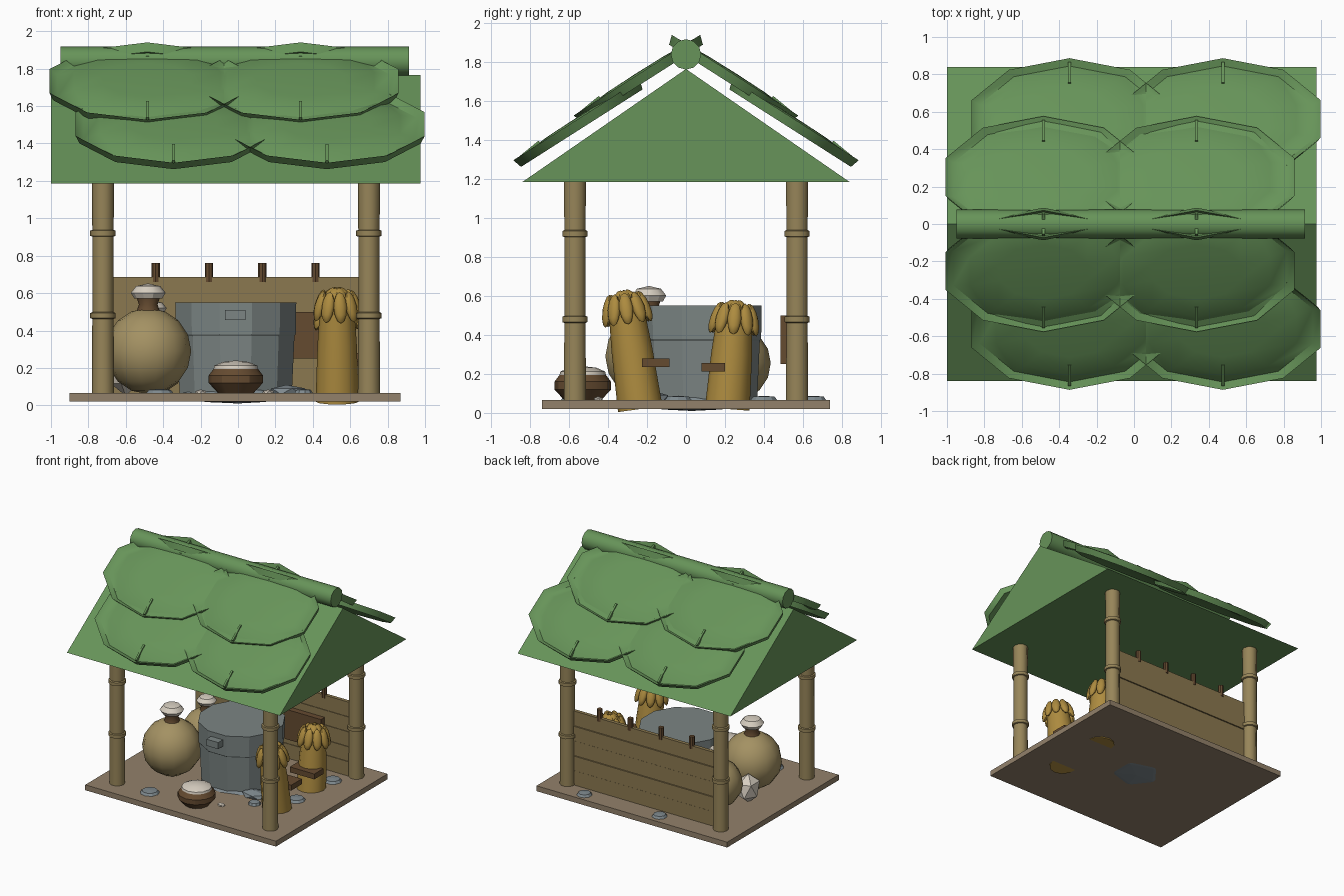
import bpy, bmesh, math
from mathutils import Matrix, Vector

if "Cube" in bpy.data.objects:
    bpy.data.objects.remove(bpy.data.objects["Cube"])

def material(name, rgb):
    m = bpy.data.materials.new(name)
    m.diffuse_color = (*rgb, 1)
    m.use_nodes = True
    m.node_tree.nodes["Principled BSDF"].inputs["Base Color"].default_value = m.diffuse_color
    return m

GREEN = material("leaf green", (0.135, 0.295, 0.10))
BAMBOO = material("bamboo", (0.31, 0.235, 0.10))
PLANK = material("plank wood", (0.26, 0.19, 0.08))
FLOOR = material("floor wood", (0.29, 0.22, 0.145))
GREY = material("pot grey", (0.20, 0.235, 0.23))
SACK = material("sack cloth", (0.37, 0.285, 0.125))
GOLD = material("grain gold", (0.42, 0.26, 0.05))
BROWN = material("dark brown", (0.13, 0.07, 0.03))
CREAM = material("cream", (0.68, 0.62, 0.53))
STONE = material("stone", (0.21, 0.25, 0.27))

def finish(name, bm, mat, smooth=None):
    bmesh.ops.recalc_face_normals(bm, faces=bm.faces)
    me = bpy.data.meshes.new(name)
    bm.to_mesh(me)
    bm.free()
    me.materials.append(mat)
    ob = bpy.data.objects.new(name, me)
    bpy.context.collection.objects.link(ob)
    if smooth:
        bpy.ops.object.select_all(action='DESELECT')
        bpy.context.view_layer.objects.active = ob
        ob.select_set(True)
        bpy.ops.object.shade_smooth_by_angle(angle=math.radians(smooth))
    return ob

def box(name, x0, x1, y0, y1, z0, z1, mat):
    bm = bmesh.new()
    bmesh.ops.create_cube(bm, size=1)
    for v in bm.verts:
        v.co = ((x0 + x1) / 2 + v.co.x * (x1 - x0), (y0 + y1) / 2 + v.co.y * (y1 - y0),
                (z0 + z1) / 2 + v.co.z * (z1 - z0))
    return finish(name, bm, mat)

def lathe(name, profile, n, mat, matrix, smooth=None, phase=0.0):
    """Revolve (radius, height) points around z, then place with a matrix."""
    bm = bmesh.new()
    rings = [[bm.verts.new((r * math.cos(phase + math.tau * i / n),
                            r * math.sin(phase + math.tau * i / n), z)) for i in range(n)]
             for r, z in profile]
    for a, b in zip(rings, rings[1:]):
        for i in range(n):
            j = (i + 1) % n
            bm.faces.new((a[i], a[j], b[j], b[i]))
    bmesh.ops.remove_doubles(bm, verts=bm.verts, dist=1e-5)
    bm.transform(matrix)
    return finish(name, bm, mat, smooth)

def at(x, y, z=0.0):
    return Matrix.Translation((x, y, z))

def blob(name, loc, size, mat, sub=1, smooth=None, rot=Matrix()):
    bm = bmesh.new()
    bmesh.ops.create_icosphere(bm, subdivisions=sub, radius=1)
    bm.transform(at(*loc) @ rot @ Matrix.Diagonal((*size, 1)))
    return finish(name, bm, mat, smooth)

# Floor and corner posts with bamboo rings
box("floor", -0.90, 0.87, -0.74, 0.74, 0.02, 0.065, FLOOR)
post = [(0, 0.05), (0.06, 0.05)]
for z in (0.48, 0.92):
    post += [(0.057, z - 0.018), (0.068, z - 0.014), (0.068, z + 0.014), (0.057, z + 0.018)]
post += [(0.06, 1.22), (0, 1.22)]
for x in (-0.722, 0.70):
    for y in (-0.57, 0.57):
        lathe("post", post, 10, BAMBOO, at(x, y), 40)

# Back wall planks, pegs and hanging board
for i in range(5):
    z = 0.065 + i * 0.125
    box("wall_plank", -0.70, 0.68, 0.535, 0.565 + 0.006 * (i % 2), z, z + 0.121, PLANK)
box("wall_core", -0.69, 0.67, 0.54, 0.56, 0.065, 0.68, PLANK)
for x in (-0.44, -0.155, 0.13, 0.415):
    lathe("wall_peg", [(0, 0.66), (0.022, 0.66), (0.022, 0.76), (0, 0.76)], 8, BROWN, at(x, 0.55))
box("hanging_board", 0.09, 0.43, 0.485, 0.54, 0.25, 0.50, BROWN)

# Roof prism
bm = bmesh.new()
ends = [[bm.verts.new((x, y, z)) for y, z in ((-0.84, 1.185), (0.84, 1.185), (0, 1.765))]
        for x in (-1.0, 0.975)]
bm.faces.new(ends[0])
bm.faces.new(ends[1])
for i in range(3):
    j = (i + 1) % 3
    bm.faces.new((ends[0][i], ends[0][j], ends[1][j], ends[1][i]))
finish("roof", bm, GREEN)

# Ridge log
lathe("ridge_log", [(0, -0.95), (0.078, -0.95), (0.078, 0.915), (0, 0.915)], 12, GREEN,
      at(0, 0, 1.84) @ Matrix.Rotation(math.pi / 2, 4, 'Y'), 35)

# Overlapping leaf pads on both slopes
leaf = [(0, 0.032), (0.45, 0.03), (0.75, 0.022), (0.92, -0.008), (1, 0.022),
        (0.96, -0.028), (0.7, 0.0), (0, 0.008)]
for s in (-1, 1):
    for row, y, z, xs in (("upper", 0.24, 1.715, (-0.485, 0.335)),
                          ("lower", 0.55, 1.485, (-0.345, 0.475))):
        for x in xs:
            m = at(x, s * y, z) @ Matrix.Rotation(-s * math.radians(32.5), 4, 'X')
            lathe(row + "_leaf", leaf, 10, GREEN, m @ Matrix.Diagonal((0.55, 0.385, 1, 1)),
                  60, math.pi / 2)
            for e in (-1, 1):
                rib = box("leaf_rib", -0.008, 0.008, -0.07, 0.07, -0.01, 0.014, GREEN)
                rib.data.transform(m @ at(0, e * 0.29, 0.015) @ Matrix.Rotation(-e * 0.12, 4, 'X'))

# Stone pot with rim, lid line, latch and base rubble
lathe("pot", [(0, 0.05), (0.31, 0.05), (0.325, 0.37), (0.332, 0.38), (0.335, 0.55), (0, 0.55)],
      12, GREY, at(-0.012, 0.065), 20, math.pi / 12)
box("pot_latch", -0.07, 0.04, -0.32, -0.24, 0.455, 0.51, GREY)
blob("pot_base", (0, 0.03, 0.06), (0.32, 0.30, 0.05), STONE, 2)
blob("base_stone", (0.26, -0.16, 0.075), (0.11, 0.08, 0.035), STONE)

# Sacks: round body, tied neck, cream cap
def sack(x, y, r, n):
    zc = 0.06 + r
    pts = [(r * math.sin(math.pi * i / 8), -r * math.cos(math.pi * i / 8)) for i in range(9)]
    lathe("sack_body", pts, n, SACK, at(x, y, zc), 40)
    t = zc + r * 0.93
    k = r / 0.23
    lathe("sack_neck", [(0, 0), (0.062 * k, 0), (0.05 * k, 0.035 * k), (0.065 * k, 0.08 * k), (0, 0.08 * k)],
          10, BROWN, at(x, y, t), 40)
    lathe("sack_cap", [(0, 0), (0.075 * k, 0.0), (0.093 * k, 0.03 * k), (0.065 * k, 0.065 * k), (0, 0.08 * k)],
          10, CREAM, at(x, y, t + 0.068 * k), 30)

sack(-0.48, -0.19, 0.23, 14)
sack(-0.46, 0.24, 0.195, 12)
blob("pale_block", (-0.60, 0.03, 0.17), (0.09, 0.11, 0.12), CREAM, 1)

# Bowl of rice
lathe("bowl", [(0, 0.06), (0.09, 0.06), (0.145, 0.12), (0.145, 0.16), (0.115, 0.20), (0, 0.20)],
      12, BROWN, at(-0.012, -0.53), 30)
lathe("rice", [(0.12, 0.19), (0.115, 0.212), (0.07, 0.232), (0, 0.24)], 12, CREAM,
      at(-0.012, -0.53), 40)

# Grain sheaves leaning apart, with drooping heads and ties
def sheaf(y, tilt, h, band):
    m = at(0.53, y, 0.02) @ Matrix.Rotation(tilt, 4, 'X')
    lathe("sheaf_stalks", [(0, 0), (0.115, 0), (0.105, h * 0.5), (0.09, h * 0.85), (0, h * 0.92)],
          12, GOLD, m, 40)
    for count, r, z, lean, length in ((9, 0.098, h - 0.10, 0.28, 0.085), (6, 0.05, h - 0.065, 0.5, 0.07)):
        for i in range(count):
            q = m @ Matrix.Rotation(math.tau * i / count, 4, 'Z') @ at(r, 0, z) @ Matrix.Rotation(-lean, 4, 'Y')
            blob("grain_head", (0, 0, 0), (0.026, 0.036, length), GOLD, 2, 30).data.transform(q)
    box("sheaf_tie", 0.425, 0.652, band[0], band[1], band[2], band[2] + 0.045, BROWN)

sheaf(-0.235, math.radians(8), 0.62, (-0.225, -0.085, 0.235))
sheaf(0.212, math.radians(-4.5), 0.565, (0.08, 0.20, 0.212))

# Flat stones and pebbles
for x, y, r in ((-0.42, -0.57, 0.075), (0.57, -0.04, 0.07), (0.6, 0.4, 0.07), (-0.21, 0.65, 0.06),
                (0.48, 0.66, 0.06), (0.35, -0.28, 0.05)):
    lathe("flat_stone", [(0, 0.06), (r, 0.065), (r * 0.8, 0.083), (0, 0.088)], 9, STONE, at(x, y))
for x in (-0.2, 0.16):
    blob("pebble", (x, -0.45, 0.07), (0.035, 0.025, 0.015), CREAM)
